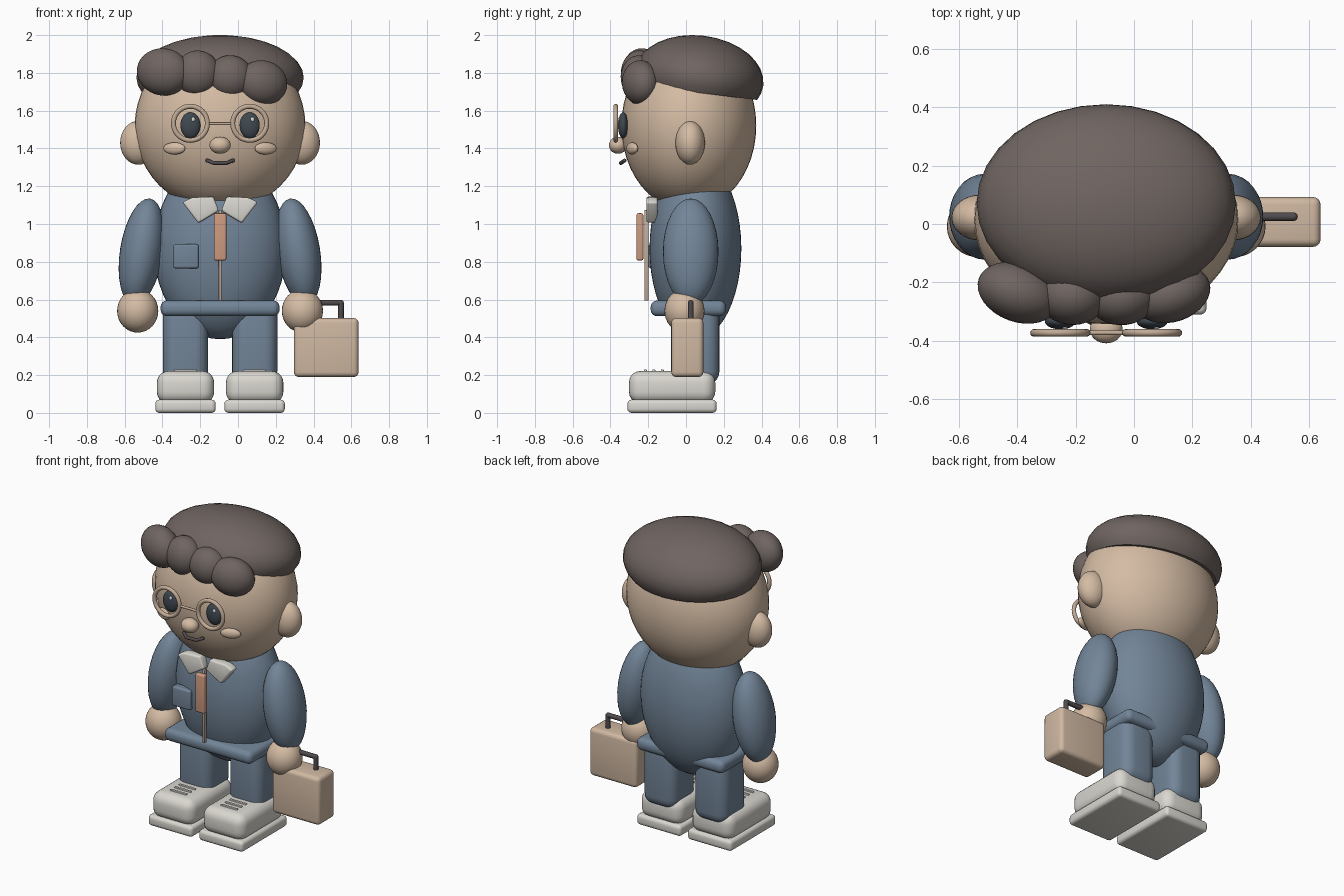
import bpy, bmesh, math
from mathutils import Matrix, Vector, Euler

if "Cube" in bpy.data.objects:
    bpy.data.objects.remove(bpy.data.objects["Cube"])

CX = -0.095  # the figure's own centre line


def material(name, r, g, b):
    m = bpy.data.materials.new(name)
    m.diffuse_color = (r, g, b, 1)
    m.use_nodes = True
    m.node_tree.nodes["Principled BSDF"].inputs["Base Color"].default_value = m.diffuse_color
    return m


SKIN = material("skin", 0.66, 0.50, 0.37)
SUIT = material("suit blue", 0.17, 0.235, 0.315)
HAIR = material("hair brown", 0.16, 0.13, 0.12)
WHITE = material("off white", 0.70, 0.68, 0.63)
ORANGE = material("tie orange", 0.62, 0.33, 0.22)
EYE = material("eye dark", 0.05, 0.065, 0.08)
DARK = material("dark grey", 0.08, 0.07, 0.075)
FRAME = material("frame tan", 0.54, 0.41, 0.31)
CASE = material("case tan", 0.63, 0.48, 0.36)


def finish(name, bm, mat, loc=(0, 0, 0), rot=(0, 0, 0)):
    bmesh.ops.recalc_face_normals(bm, faces=bm.faces)
    me = bpy.data.meshes.new(name)
    bm.to_mesh(me)
    bm.free()
    me.materials.append(mat)
    for p in me.polygons:
        p.use_smooth = True
    me.set_sharp_from_angle(angle=math.radians(40))
    ob = bpy.data.objects.new(name, me)
    ob.location = loc
    ob.rotation_euler = [math.radians(a) for a in rot]
    bpy.context.collection.objects.link(ob)
    return ob


def ball(name, mat, loc, radii, rot=(0, 0, 0), cut=None, seg=32):
    """Ellipsoid, optionally cut flat below local height `cut`."""
    bm = bmesh.new()
    bmesh.ops.create_uvsphere(bm, u_segments=seg, v_segments=seg // 2, radius=1)
    bmesh.ops.scale(bm, vec=radii, verts=bm.verts)
    if cut is not None:
        r = bmesh.ops.bisect_plane(bm, geom=bm.verts[:] + bm.edges[:] + bm.faces[:],
                                   plane_co=(0, 0, cut), plane_no=(0, 0, 1), clear_inner=True)
        edges = [e for e in r["geom_cut"] if isinstance(e, bmesh.types.BMEdge)]
        bmesh.ops.holes_fill(bm, edges=edges, sides=0)
    return finish(name, bm, mat, loc, rot)


def box(name, mat, lo, hi, bevel, seg=4, rot=(0, 0, 0)):
    """Rounded box between two corners."""
    lo, hi = Vector(lo), Vector(hi)
    bm = bmesh.new()
    bmesh.ops.create_cube(bm, size=1)
    bmesh.ops.scale(bm, vec=hi - lo, verts=bm.verts)
    bmesh.ops.bevel(bm, geom=bm.edges[:], offset=bevel, segments=seg, profile=0.5, affect='EDGES')
    return finish(name, bm, mat, (lo + hi) / 2, rot)


def tube(name, mat, points, radius):
    """Round bar along a path, with ball joints and ends."""
    bm = bmesh.new()
    pts = [Vector(p) for p in points]
    for p in pts:
        bmesh.ops.create_uvsphere(bm, u_segments=12, v_segments=8, radius=radius,
                                  matrix=Matrix.Translation(p))
    for a, b in zip(pts, pts[1:]):
        q = (b - a).to_track_quat('Z', 'Y').to_matrix().to_4x4()
        bmesh.ops.create_cone(bm, cap_ends=True, segments=12, radius1=radius, radius2=radius,
                              depth=(b - a).length, matrix=Matrix.Translation((a + b) / 2) @ q)
    return finish(name, bm, mat)


def plate(name, mat, outline, y0, y1, bevel):
    """Front-facing outline (x, z) extruded from y0 to y1."""
    bm = bmesh.new()
    f = bm.faces.new([bm.verts.new((x, y0, z)) for x, z in outline])
    r = bmesh.ops.extrude_face_region(bm, geom=[f])
    bmesh.ops.translate(bm, vec=(0, y1 - y0, 0),
                        verts=[v for v in r["geom"] if isinstance(v, bmesh.types.BMVert)])
    bmesh.ops.bevel(bm, geom=bm.edges[:], offset=bevel, segments=3, profile=0.5, affect='EDGES')
    return finish(name, bm, mat)


def ring(name, mat, loc, major, minor, n=40, k=12):
    """Torus facing the front."""
    bm = bmesh.new()
    grid = []
    for i in range(n):
        a = 2 * math.pi * i / n
        row = []
        for j in range(k):
            b = 2 * math.pi * j / k
            d = major + minor * math.cos(b)
            row.append(bm.verts.new((d * math.cos(a), minor * math.sin(b), d * math.sin(a))))
        grid.append(row)
    for i in range(n):
        for j in range(k):
            p, q = grid[i], grid[(i + 1) % n]
            bm.faces.new((p[j], q[j], q[(j + 1) % k], p[(j + 1) % k]))
    return finish(name, bm, mat, loc)


# head and hair
ball("head", SKIN, (CX, 0.015, 1.52), (0.452, 0.357, 0.45), seg=48)
ball("hair_cap", HAIR, (CX, 0.07, 1.775), (0.443, 0.342, 0.223), rot=(-7, 0, 0), cut=-0.08)
FRINGE = [(-0.395, -0.235, 1.805, 0.145, 0.100, 0.125, -20, 8),
          (-0.215, -0.245, 1.797, 0.120, 0.100, 0.122, -8, 12),
          (-0.040, -0.248, 1.778, 0.120, 0.098, 0.115, 5, 12),
          (0.130, -0.240, 1.748, 0.135, 0.095, 0.118, 18, 12)]
for i, (x, y, z, rx, ry, rz, turn, roll) in enumerate(FRINGE):
    ball(f"fringe_curl_{i + 1}", HAIR, (x, y, z), (rx, ry, rz), rot=(0, roll, turn))

# face
ball("nose", SKIN, (CX, -0.36, 1.417), (0.056, 0.048, 0.045))
tube("mouth", DARK, [(CX - 0.068, -0.325, 1.336), (CX - 0.035, -0.345, 1.323),
                     (CX + 0.035, -0.345, 1.323), (CX + 0.068, -0.325, 1.336)], 0.010)
tube("glasses_bridge", FRAME, [(CX - 0.07, -0.372, 1.531), (CX + 0.07, -0.372, 1.531)], 0.008)

# tie, zip, pocket and belt
ball("torso", SUIT, (CX, 0.05, 0.87), (0.35, 0.243, 0.48), seg=48)
box("zip", FRAME, (CX - 0.008, -0.22, 0.595), (CX + 0.008, -0.198, 1.075), 0.004, 2)
box("tie", ORANGE, (CX - 0.033, -0.262, 0.807), (CX + 0.033, -0.226, 1.057), 0.010)
box("chest_pocket", SUIT, (-0.342, -0.198, 0.765), (-0.208, -0.14, 0.893), 0.012)
box("belt", SUIT, (CX - 0.315, -0.187, 0.512), (CX + 0.315, 0.212, 0.595), 0.034)

# paired parts
for side, s in (("left", -1), ("right", 1)):
    ball(f"{side}_ear", SKIN, (CX + s * 0.432, 0.022, 1.43), (0.097, 0.078, 0.116))
    ball(f"{side}_eye", EYE, (CX + s * 0.157, -0.333, 1.522), (0.053, 0.027, 0.069))
    ball(f"{side}_eye_glint", WHITE, (CX + s * 0.157 + 0.014, -0.353, 1.553), (0.011, 0.007, 0.013), seg=12)
    ring(f"{side}_glasses_rim", FRAME, (CX + s * 0.157, -0.372, 1.533), 0.090, 0.013)
    ball(f"{side}_cheek", SKIN, (CX + s * 0.242, -0.285, 1.40), (0.062, 0.022, 0.032), rot=(0, 0, s * 22))
    collar = [(0.2, 1.115), (0.15, 1.14), (0.035, 1.145), (0.006, 1.07), (0.115, 1.004)]
    plate(f"{side}_collar", WHITE, [(CX + s * x, z) for x, z in collar], -0.21, -0.15, 0.012)
    ball(f"{side}_arm", SUIT, (CX + s * 0.415, 0.025, 0.853), (0.115, 0.147, 0.285), rot=(0, -s * 9, 0))
    ball(f"{side}_hand", SKIN, (CX + s * 0.436, -0.008, 0.54), (0.109, 0.106, 0.115))
    # leg and shoe
    x = CX + s * 0.183
    box(f"{side}_leg", SUIT, (x - 0.12, -0.08, 0.15), (x + 0.12, 0.177, 0.60), 0.07, 5)
    box(f"{side}_shoe", WHITE, (x - 0.152, -0.302, 0.05), (x + 0.152, 0.155, 0.222), 0.062, 5)
    box(f"{side}_sole", WHITE, (x - 0.16, -0.31, 0.0), (x + 0.16, 0.162, 0.07), 0.022)
    for k in range(3):
        y = -0.125 - 0.045 * k
        box(f"{side}_lace_{k + 1}", WHITE, (x - 0.06, y - 0.008, 0.212), (x + 0.06, y + 0.008, 0.23), 0.005, 2)

# briefcase held in the right hand
box("briefcase", CASE, (0.296, -0.078, 0.19), (0.638, 0.092, 0.502), 0.026)
tube("briefcase_handle", DARK, [(0.39, 0.025, 0.49), (0.39, 0.025, 0.583),
                                (0.545, 0.025, 0.583), (0.545, 0.025, 0.49)], 0.015)
